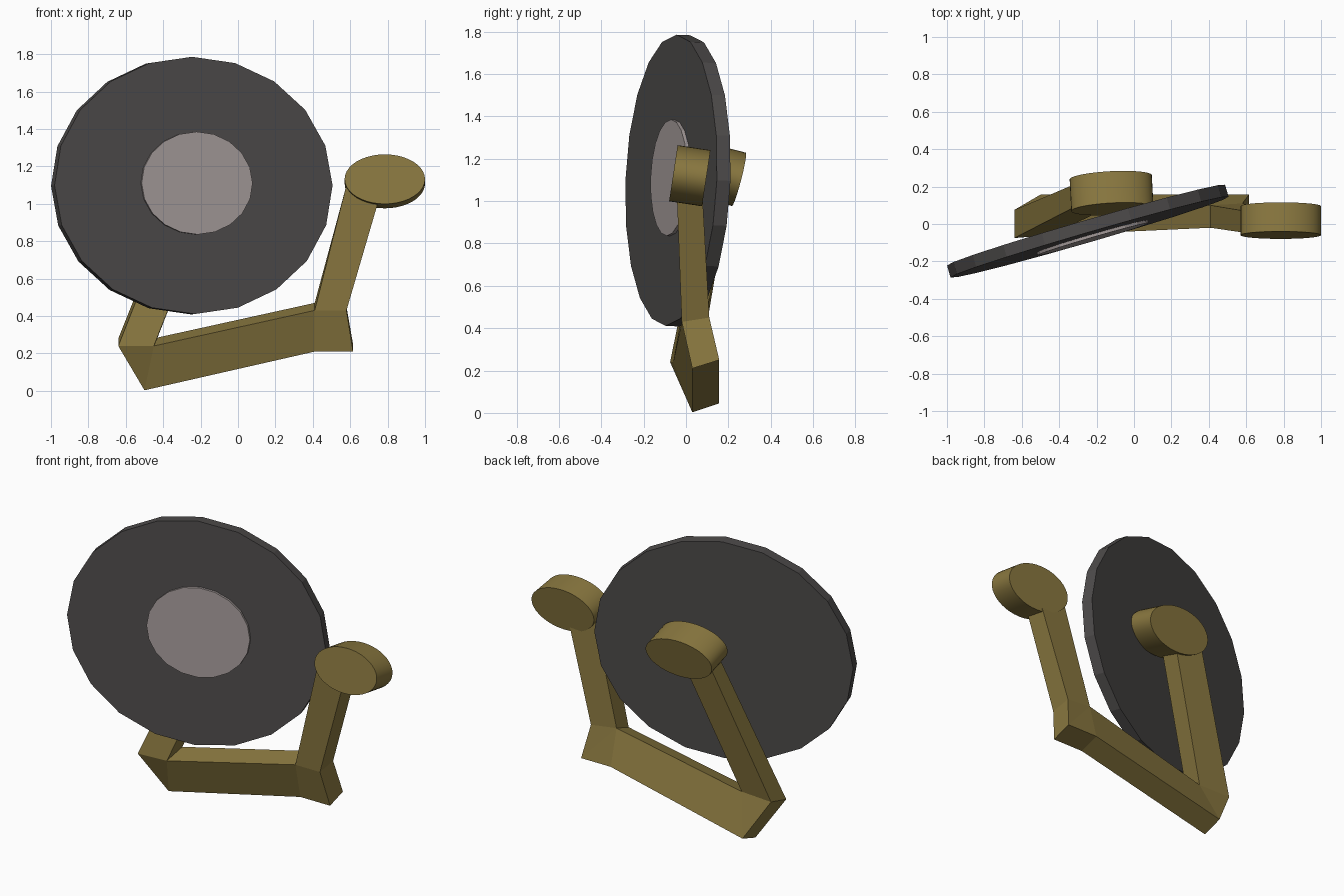
import bpy, bmesh
from math import radians

if "Cube" in bpy.data.objects:
    bpy.data.objects.remove(bpy.data.objects["Cube"])


def material(name, rgb):
    m = bpy.data.materials.new(name)
    m.diffuse_color = (*rgb, 1)
    m.use_nodes = True
    m.node_tree.nodes["Principled BSDF"].inputs["Base Color"].default_value = m.diffuse_color
    return m


gold = material("gold", (0.25, 0.185, 0.05))
dark = material("dark_grey", (0.075, 0.07, 0.069))
pale = material("pale_grey", (0.37, 0.325, 0.32))


def oval_disc(name, centre, half_w, half_h, depth, lean, turn, sides, mat, smooth=False):
    """Oval cylinder facing -y, leaning back by 'lean' and turned about z."""
    bpy.ops.mesh.primitive_cylinder_add(
        vertices=sides, radius=1, depth=1, location=centre,
        rotation=(radians(90 - lean), 0, radians(turn)))
    ob = bpy.context.object
    ob.name = name
    ob.scale = (half_w, half_h, depth)
    bpy.ops.object.transform_apply(location=False, rotation=False, scale=True)
    ob.data.materials.append(mat)
    if smooth:
        bpy.ops.object.shade_smooth_by_angle(angle=radians(30))
    return ob


# Tilted plate and its slightly raised centre
oval_disc("plate", (-0.247, -0.038, 1.097), 0.774, 0.688, 0.067, 2.2, 16.2, 20, dark)
oval_disc("plate_centre", (-0.224, -0.062, 1.11), 0.309, 0.275, 0.04, 2.2, 16.2, 20, pale)

# Round pads at the ends of the bracket
oval_disc("right_pad", (0.785, 0.018, 1.12), 0.215, 0.134, 0.157, 8.6, 0, 40, gold, True)
oval_disc("left_pad", (-0.12, 0.165, 1.125), 0.22, 0.13, 0.175, 14.5, 3, 40, gold, True)

# Bracket: square bar lofted through mitred corners
# each ring: outer front, outer back, inner back, inner front
left_in = [(-0.43, 0.065, 0.285), (-0.45, -0.06, 0.24)]
right_in = [(0.41, 0.10, 0.47), (0.41, -0.02, 0.43)]
rings = [
    [(-0.30, 0.10, 1.10), (-0.30, 0.22, 1.13), (-0.10, 0.22, 1.13), (-0.11, 0.10, 1.10)],
    [(-0.64, -0.075, 0.24), (-0.64, 0.075, 0.28)] + left_in,
    [(-0.50, 0.03, 0.003), (-0.50, 0.157, 0.045)] + left_in,
    [(0.41, 0.03, 0.21), (0.41, 0.157, 0.25)] + right_in,
    [(0.615, 0.03, 0.21), (0.615, 0.157, 0.25)] + right_in,
    [(0.58, -0.02, 0.43), (0.58, 0.11, 0.45)] + right_in,
    [(0.77, -0.045, 1.08), (0.77, 0.075, 1.08), (0.58, 0.072, 1.10), (0.58, -0.045, 1.10)],
]
bm = bmesh.new()
points = {}


def vert(p):
    if p not in points:
        points[p] = bm.verts.new(p)
    return points[p]


def face(corners):
    vs = list(dict.fromkeys(vert(p) for p in corners))
    if len(vs) > 2:
        bm.faces.new(vs)


for a, b in zip(rings, rings[1:]):
    for i in range(4):
        j = (i + 1) % 4
        face([a[i], a[j], b[j], b[i]])
face(rings[0])
face(rings[-1])
bmesh.ops.recalc_face_normals(bm, faces=bm.faces)
mesh = bpy.data.meshes.new("bracket")
bm.to_mesh(mesh)
bm.free()
mesh.materials.append(gold)
bpy.context.collection.objects.link(bpy.data.objects.new("bracket", mesh))
